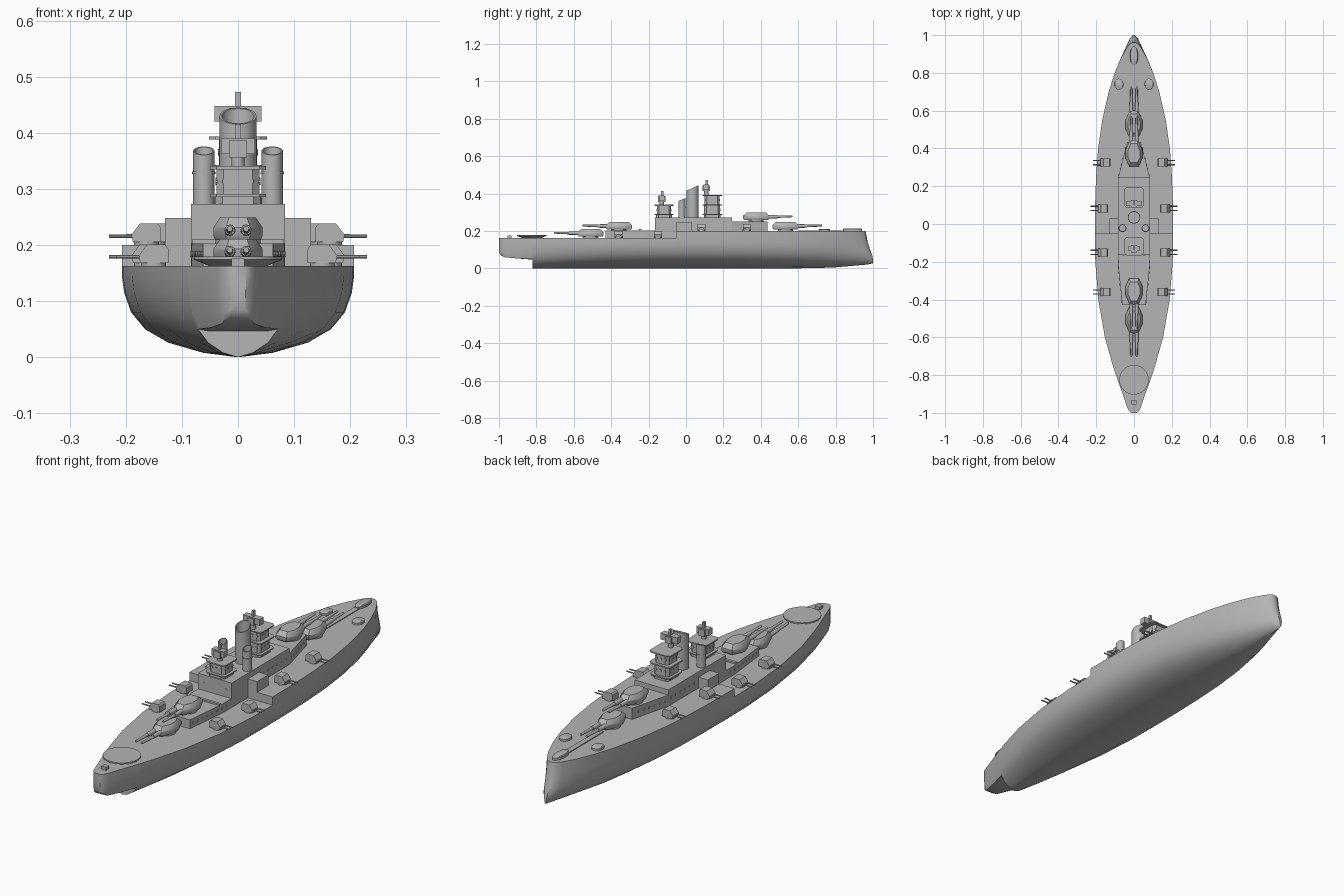
import bpy, bmesh, math
from mathutils import Vector, Matrix

if "Cube" in bpy.data.objects:
    bpy.data.objects.remove(bpy.data.objects["Cube"])

grey = bpy.data.materials.new("battleship grey")
grey.diffuse_color = (0.46, 0.46, 0.46, 1)
grey.use_nodes = True
grey.node_tree.nodes["Principled BSDF"].inputs["Base Color"].default_value = grey.diffuse_color


def finish(name, bm, angle=35):
    bmesh.ops.recalc_face_normals(bm, faces=bm.faces)
    me = bpy.data.meshes.new(name)
    bm.to_mesh(me)
    bm.free()
    me.materials.append(grey)
    me.shade_smooth()
    me.set_sharp_from_angle(angle=math.radians(angle))
    ob = bpy.data.objects.new(name, me)
    bpy.context.collection.objects.link(ob)
    return ob


def loft(bm, rings, cap=True):
    vs = [[bm.verts.new(p) for p in r] for r in rings]
    n = len(vs[0])
    for a, b in zip(vs, vs[1:]):
        for i in range(n):
            bm.faces.new((a[i], a[(i + 1) % n], b[(i + 1) % n], b[i]))
    if cap:
        bm.faces.new(vs[0])
        bm.faces.new(vs[-1])


def box(bm, x0, x1, y0, y1, z0, z1):
    loft(bm, [[(x0, y0, z), (x1, y0, z), (x1, y1, z), (x0, y1, z)] for z in (z0, z1)])


def lathe(bm, x, y, prof, n=24, slope=0, sy=1):
    """Rings of (radius, z, slant flag) about a vertical axis."""
    rings = []
    for r, z, s in prof:
        ring = []
        for i in range(n):
            a = 2 * math.pi * i / n
            dy = r * math.sin(a) * sy
            ring.append((x + r * math.cos(a), y + dy, z + s * slope * dy))
        rings.append(ring)
    loft(bm, rings)


def rod(bm, a, b, r0, r1, n=10):
    a, b = Vector(a), Vector(b)
    q = (b - a).to_track_quat('Z', 'Y').to_matrix().to_4x4()
    bmesh.ops.create_cone(bm, cap_ends=True, segments=n, radius1=r0, radius2=r1,
                          depth=(b - a).length, matrix=Matrix.Translation((a + b) / 2) @ q)


# Hull: lofted stations (y, half beam, keel rise, flat stern clamp, deck height)
LOW, HIGH = 0.163, 0.2
stations = [
    (-1.0, .014, 0, .085, LOW), (-.99, .026, 0, .07, LOW), (-.97, .036, 0, .06, LOW),
    (-.9, .06, 0, .053, LOW), (-.82, .089, 0, .047, LOW), (-.82, .089, 0, 0, LOW),
    (-.75, .112, 0, 0, LOW), (-.6, .154, 0, 0, LOW), (-.4, .189, 0, 0, LOW),
    (-.2, .205, 0, 0, LOW), (-.05, .207, 0, 0, LOW), (-.05, .207, 0, 0, HIGH),
    (.1, .206, 0, 0, HIGH), (.25, .201, 0, 0, HIGH), (.4, .19, 0, 0, HIGH),
    (.55, .168, 0, 0, HIGH), (.7, .134, .002, 0, HIGH), (.8, .102, .006, 0, HIGH),
    (.88, .068, .014, 0, HIGH), (.93, .04, .02, 0, HIGH), (.95, .025, .024, 0, HIGH),
    (.96, .01, .028, 0, HIGH)]
section = [(0, 0), (.3, .008), (.6, .026), (.8, .05), (.92, .08), (.98, .115), (1, .145), (1, None)]
rings = []
for y, hb, keel, clamp, deck in stations:
    half = []
    for f, z in section:
        z = deck if z is None else max(keel + z * (1 - keel / deck), clamp)
        bulge = max(0, min(1, (y - .84) / .12)) * max(0, min(1, (HIGH - z) / .14)) ** 1.6
        half.append((f * hb, y + .04 * bulge, z))
    rings.append(half + [(-x, yy, z) for x, yy, z in reversed(half[1:])])
bm = bmesh.new()
loft(bm, rings)
finish("hull", bm, 40)


# Superstructure blocks
def taper(name, y0, w0, y1, w1, z0, z1):
    bm = bmesh.new()
    loft(bm, [[(-w0, y0, z), (w0, y0, z), (w1, y1, z), (-w1, y1, z)] for z in (z0, z1)])
    finish(name, bm)


taper("aft_deckhouse", -.43, .062, -.23, .083, .16, .203)
taper("mid_deckhouse", -.23, .083, -.05, .083, .16, .203)
taper("main_deckhouse", -.165, .084, .245, .084, .16, .273)
taper("forward_deckhouse", .245, .084, .435, .036, .19, .25)
bm = bmesh.new()
box(bm, -.13, .13, -.05, .03, .16, .248)
finish("wing_deckhouse", bm)
bm = bmesh.new()
box(bm, -.082, .082, -.25, -.238, .2, .21)
finish("aft_breakwater", bm)

# Portholes along the deckhouses
bm = bmesh.new()
for s in (-1, 1):
    for i in range(8):
        y = -.41 + i * .03
        w = .062 + min(1, (y + .43) / .2) * .021
        rod(bm, (s * (w - .004), y, .184), (s * (w + .002), y, .184), .005, .005, 8)
    for i in range(6):
        y = .06 + i * .033
        rod(bm, (s * .08, y, .232), (s * .086, y, .232), .005, .005, 8)
        y = .26 + i * .028
        w = .084 - (y - .245) / .19 * .048
        rod(bm, (s * (w - .004), y, .226), (s * (w + .002), y, .226), .005, .005, 8)
    rod(bm, (s * .056, -.163, .235), (s * .056, -.167, .235), .006, .006, 10)
finish("portholes", bm)


# Main gun turrets, pointing along d
def turret(name, y, z, d):
    plan = [(.022, .07), (.044, .02), (.044, -.03), (.026, -.07)]
    plan += [(-x, v) for x, v in reversed(plan)]
    bm = bmesh.new()
    lathe(bm, 0, y, [(.04, z - .01, 0), (.04, z + .008, 0)])
    levels = [(.92, z + .006), (1, z + .014), (1, z + .028), (.72, z + .046)]
    loft(bm, [[(x * k, y + d * v * k, h) for x, v in plan] for k, h in levels])
    for x in (-.0145, .0145):
        rod(bm, (x, y + d * .04, z + .023), (x, y + d * .115, z + .024), .011, .009, 12)
        rod(bm, (x, y + d * .11, z + .024), (x, y + d * .195, z + .026), .007, .005, 12)
    finish(name, bm)


turret("aft_lower_turret", -.51, .165, -1)
turret("aft_upper_turret", -.358, .203, -1)
turret("forward_lower_turret", .532, .203, 1)
turret("forward_upper_turret", .375, .253, 1)

# Secondary guns on both sides
for i, (x, y, z) in enumerate([(.15, -.36, LOW), (.163, -.15, LOW), (.163, .083, HIGH), (.15, .325, HIGH)]):
    for s in (-1, 1):
        bm = bmesh.new()
        lathe(bm, s * x, y, [(.022, z - .01, 0), (.022, z + .007, 0)], 16)
        prof = [(-.026, .005), (.024, .005), (.027, .018), (.012, .038), (-.02, .038), (-.026, .03)]
        loft(bm, [[(s * (x + u), y + v, z + h) for u, h in prof] for v in (-.021, .021)])
        for v in (-.011, .011):
            rod(bm, (s * x, y + v, z + .016), (s * (x + .067), y + v, z + .016), .0035, .003, 8)
        finish("secondary_gun_%d_%s" % (i + 1, "right" if s > 0 else "left"), bm)

# Funnels
bm = bmesh.new()
lathe(bm, 0, .035, [(.033, .26, 0), (.033, .43, 1), (.029, .43, 1), (.029, .36, 0)], 32, .45)
finish("main_funnel", bm)
for s in (-1, 1):
    bm = bmesh.new()
    lathe(bm, s * .061, -.022, [(.019, .19, 0), (.019, .368, 1), (.0165, .368, 1), (.0165, .32, 0)], 24, .4)
    lathe(bm, s * .061, -.022, [(.021, .327, 0), (.021, .331, 0)])
    finish("side_funnel_" + ("right" if s > 0 else "left"), bm)


# Bridge towers: chamfered storeys, platforms, portholes and a rangefinder head
def tower(name, y, floors, head_y, head):
    bm = bmesh.new()
    for hx, hy, z0, z1 in floors:
        c = .012
        p = [(hx, hy - c), (hx, c - hy), (hx - c, -hy), (c - hx, -hy),
             (-hx, c - hy), (-hx, hy - c), (c - hx, hy), (hx - c, hy)]
        loft(bm, [[(a, y + b, z) for a, b in p] for z in (z0, z1)])
        if z1 - z0 > .03:
            zc = (z0 + z1) / 2
            for u in (-.022, 0, .022):
                for s in (-1, 1):
                    rod(bm, (u, y + s * (hy - .003), zc), (u, y + s * (hy + .002), zc), .006, .006, 10)
                    rod(bm, (s * (hx - .003), y + u, zc), (s * (hx + .002), y + u, zc), .006, .006, 10)
    z0, z1, z2, w = head
    lathe(bm, 0, head_y, [(.012, z0, 0), (.012, z1, 0)], 16)
    box(bm, -w, w, head_y - .014, head_y + .014, z1, z2)
    box(bm, -.016, .016, head_y - .02, head_y + .02, z1 - .006, z2 - .004)
    box(bm, -.005, .005, head_y - .004, head_y + .01, z2 - .004, z2 + .025)
    finish(name, bm)


tower("forward_tower", .14, [(.04, .045, .27, .286), (.05, .053, .286, .291), (.038, .043, .291, .337),
                             (.052, .053, .337, .343), (.034, .04, .343, .388), (.052, .053, .388, .393)],
      .108, (.39, .42, .448, .042))
tower("aft_tower", -.118, [(.04, .042, .27, .286), (.05, .05, .286, .291), (.038, .038, .291, .335),
                           (.05, .05, .335, .341)], -.13, (.34, .362, .39, .03))

# Stern platform and fittings
bm = bmesh.new()
lathe(bm, 0, -.825, [(.045, .16, 0), (.078, .174, 0), (.078, .18, 0)], 40)
finish("stern_platform", bm)
bm = bmesh.new()
box(bm, -.012, .012, -.955, -.932, .16, .176)
finish("stern_locker", bm)

# Foredeck caps, hatch and chain strip
for s in (-1, 1):
    bm = bmesh.new()
    lathe(bm, s * .08, .74, [(.024, .195, 0), (.024, .209, 0), (.02, .212, 0)], 20, 0, 1.25)
    finish("foredeck_cap_" + ("right" if s > 0 else "left"), bm)
bm = bmesh.new()
lathe(bm, 0, .89, [(.022, .195, 0), (.022, .21, 0), (.019, .213, 0)], 24, 0, 2.3)
finish("bow_hatch", bm)
bm = bmesh.new()
box(bm, -.012, .012, .6, .85, .195, .204)
finish("foredeck_strip", bm)
